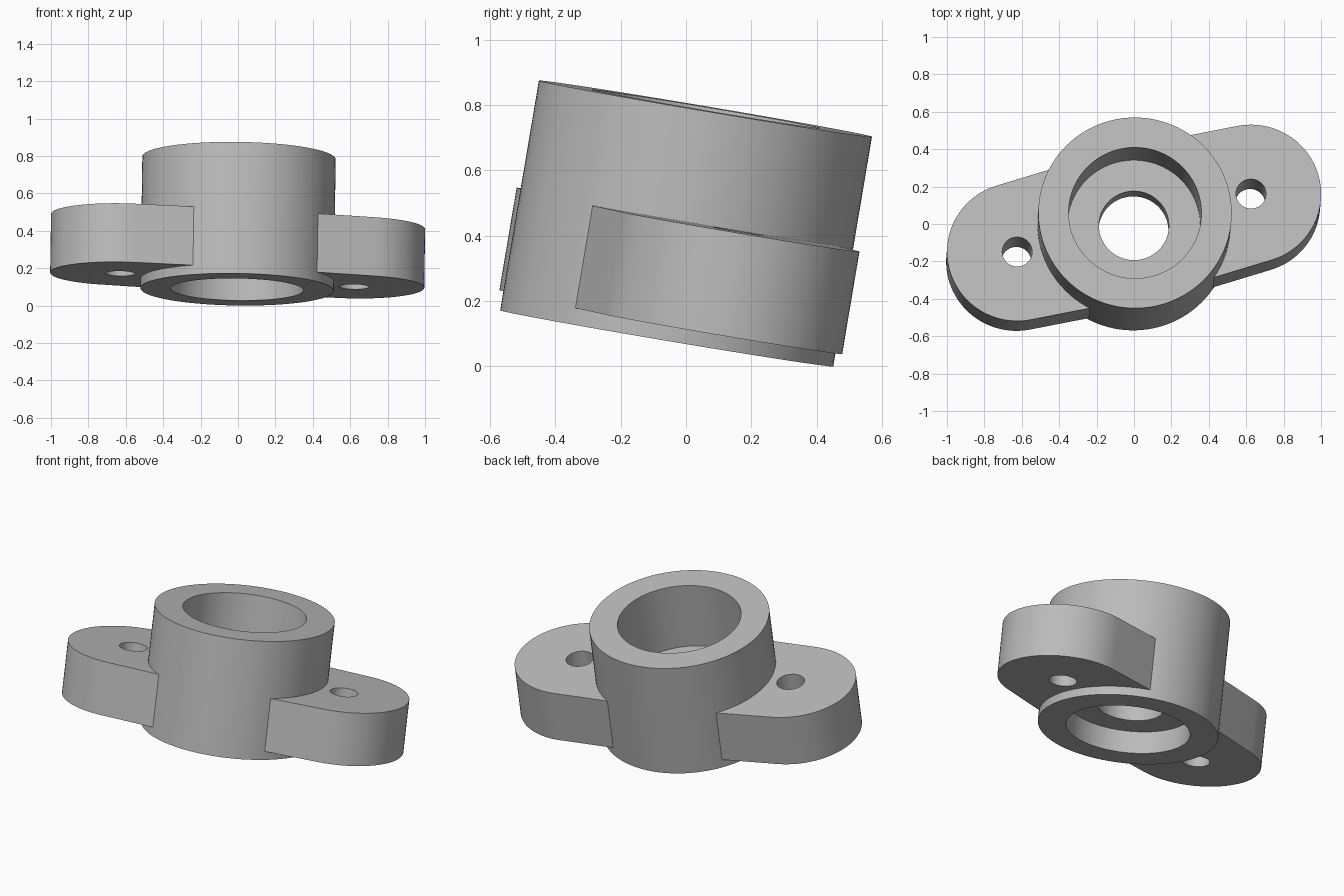
import bpy
import bmesh
from math import acos, cos, pi, radians, sin
from mathutils import Matrix, Vector

old = bpy.data.objects.get("Cube")
if old:
    bpy.data.objects.remove(old, do_unlink=True)

STEPS = 96
HEIGHT, RADIUS = 0.713, 0.517

grey = bpy.data.materials.new("plain grey")
grey.use_nodes = True
grey.diffuse_color = (0.5, 0.5, 0.5, 1)
grey.node_tree.nodes["Principled BSDF"].inputs["Base Color"].default_value = grey.diffuse_color

# The whole part leans slightly off the vertical
tilt = (Matrix.Translation((-0.005, -0.059, 0.086))
        @ Matrix.Rotation(radians(0.85), 4, 'Y')
        @ Matrix.Rotation(radians(-9.56), 4, 'X'))


def add_part(name, bm, matrix):
    bmesh.ops.recalc_face_normals(bm, faces=bm.faces)
    mesh = bpy.data.meshes.new(name)
    bm.to_mesh(mesh)
    bm.free()
    mesh.materials.append(grey)
    obj = bpy.data.objects.new(name, mesh)
    bpy.context.collection.objects.link(obj)
    obj.matrix_world = matrix
    bpy.ops.object.select_all(action='DESELECT')
    obj.select_set(True)
    bpy.context.view_layer.objects.active = obj
    bpy.ops.object.shade_smooth_by_angle(angle=radians(30))


def arc(centre_x, radius, start, end, steps):
    angles = [start + (end - start) * i / steps for i in range(steps + 1)]
    return [Vector((centre_x + radius * cos(a), radius * sin(a), 0)) for a in angles]


def loop_edges(bm, points):
    verts = [bm.verts.new(p) for p in points]
    return [bm.edges.new((v, verts[i - 1])) for i, v in enumerate(verts)]


# Hub: ring section with a counterbore at each end and a web between them
def build_hub():
    bore, hole, web_low, web_high = 0.355, 0.187, 0.133, 0.303
    section = [(RADIUS, 0), (RADIUS, HEIGHT), (bore, HEIGHT), (bore, web_high),
               (hole, web_high), (hole, web_low), (bore, web_low), (bore, 0)]
    bm = bmesh.new()
    edges = loop_edges(bm, [(r, 0, z) for r, z in section])
    bmesh.ops.spin(bm, geom=edges, cent=(0, 0, 0), axis=(0, 0, 1),
                   angle=2 * pi, steps=STEPS, use_merge=True)
    bmesh.ops.remove_doubles(bm, verts=bm.verts, dist=1e-5)
    add_part("hub", bm, tilt)


# Lug: rounded tapering plate with a bolt hole, rooted inside the hub wall
def build_lug(name, turn):
    reach, end_radius, base_radius, root = 0.645, 0.375, 0.408, 0.49
    low, thick, bolt = 0.051, 0.318, 0.08
    side = acos((base_radius - end_radius) / reach)
    root_angle = side - acos(base_radius / root)
    outline = (arc(reach, end_radius, -side, side, 48)
               + arc(0, root, root_angle, -root_angle, 24))
    bm = bmesh.new()
    edges = loop_edges(bm, outline)
    edges += loop_edges(bm, arc(reach, bolt, 0, 2 * pi, 48)[:-1])
    bmesh.ops.triangle_fill(bm, edges=edges, use_beauty=True, normal=(0, 0, 1))
    grown = bmesh.ops.extrude_face_region(bm, geom=bm.faces[:], use_keep_orig=True)
    top = [g for g in grown["geom"] if isinstance(g, bmesh.types.BMVert)]
    bmesh.ops.translate(bm, verts=top, vec=(0, 0, thick))
    add_part(name, bm, tilt @ Matrix.Translation((0, 0.004, low))
             @ Matrix.Rotation(turn, 4, 'Z'))


build_hub()
build_lug("left_lug", radians(14.1))
build_lug("right_lug", radians(14.1) + pi)
